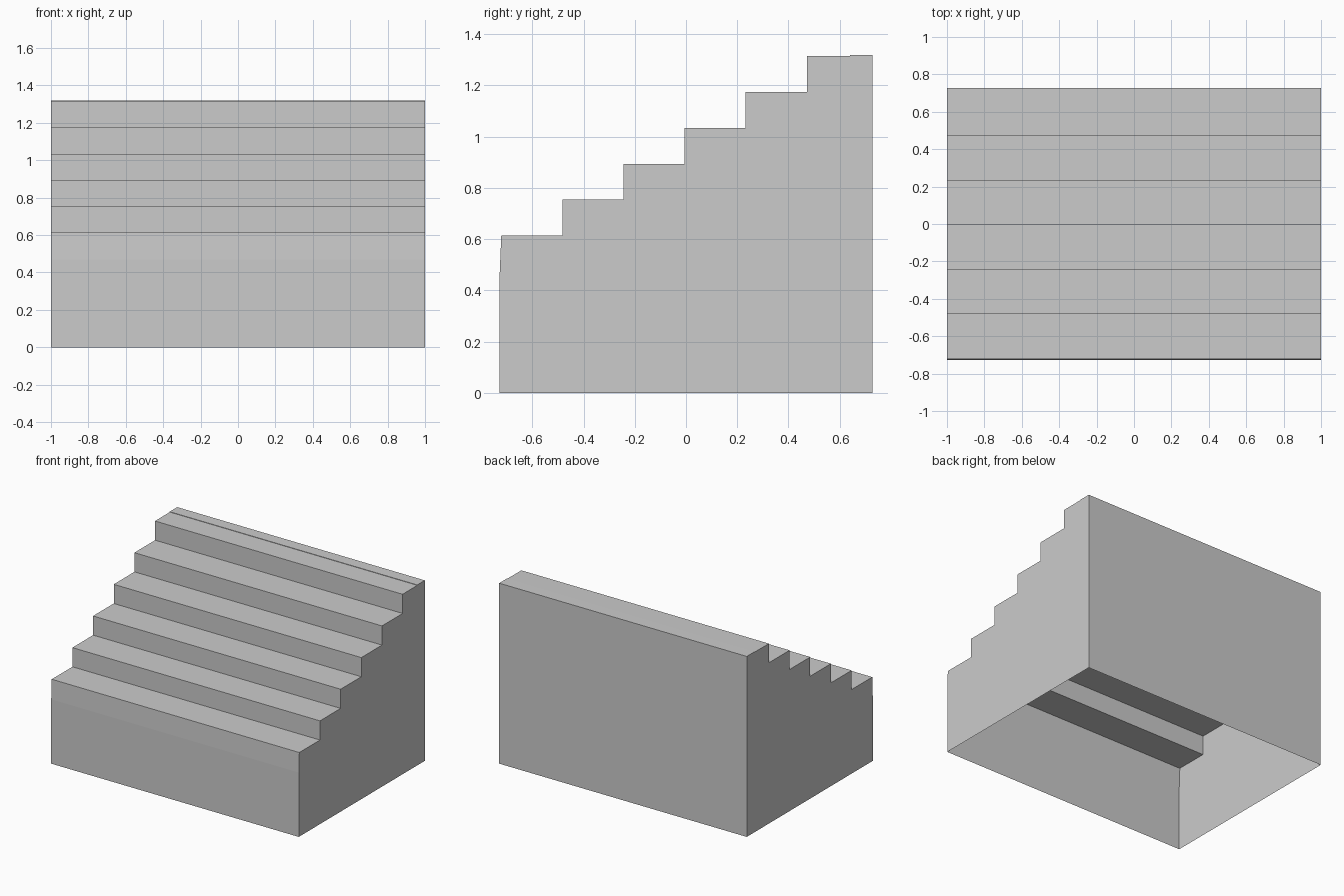
import bpy, bmesh

if "Cube" in bpy.data.objects:
    bpy.data.objects.remove(bpy.data.objects["Cube"])

STEPS = 6
RUN, RISE = 0.2385, 0.14
Y_FRONT, Y_BACK = -0.727, 0.727
FIRST_Y, FIRST_Z = -0.721, 0.614

# Side profile (y, z): front wall with slight batter, steps, back wall
profile = [(Y_FRONT, 0), (Y_FRONT, 0.47)]
for i in range(STEPS):
    y, z = FIRST_Y + i * RUN, FIRST_Z + i * RISE
    profile.append((y, z))
    if i < STEPS - 1:
        profile.append((y + RUN, z))
profile += [(0.64, 1.315), (0.64, 1.318), (Y_BACK, 1.318), (Y_BACK, 0)]

# Hollow shell, open underneath
bm = bmesh.new()
left = [bm.verts.new((-1, y, z)) for y, z in profile]
right = [bm.verts.new((1, y, z)) for y, z in profile]
for i in range(len(profile) - 1):
    bm.faces.new((left[i], right[i], right[i + 1], left[i + 1]))

# Side walls
bm.faces.new(left)
bm.faces.new(right[::-1])

mesh = bpy.data.meshes.new("staircase")
bm.to_mesh(mesh)
bm.free()
obj = bpy.data.objects.new("staircase", mesh)
bpy.context.collection.objects.link(obj)
